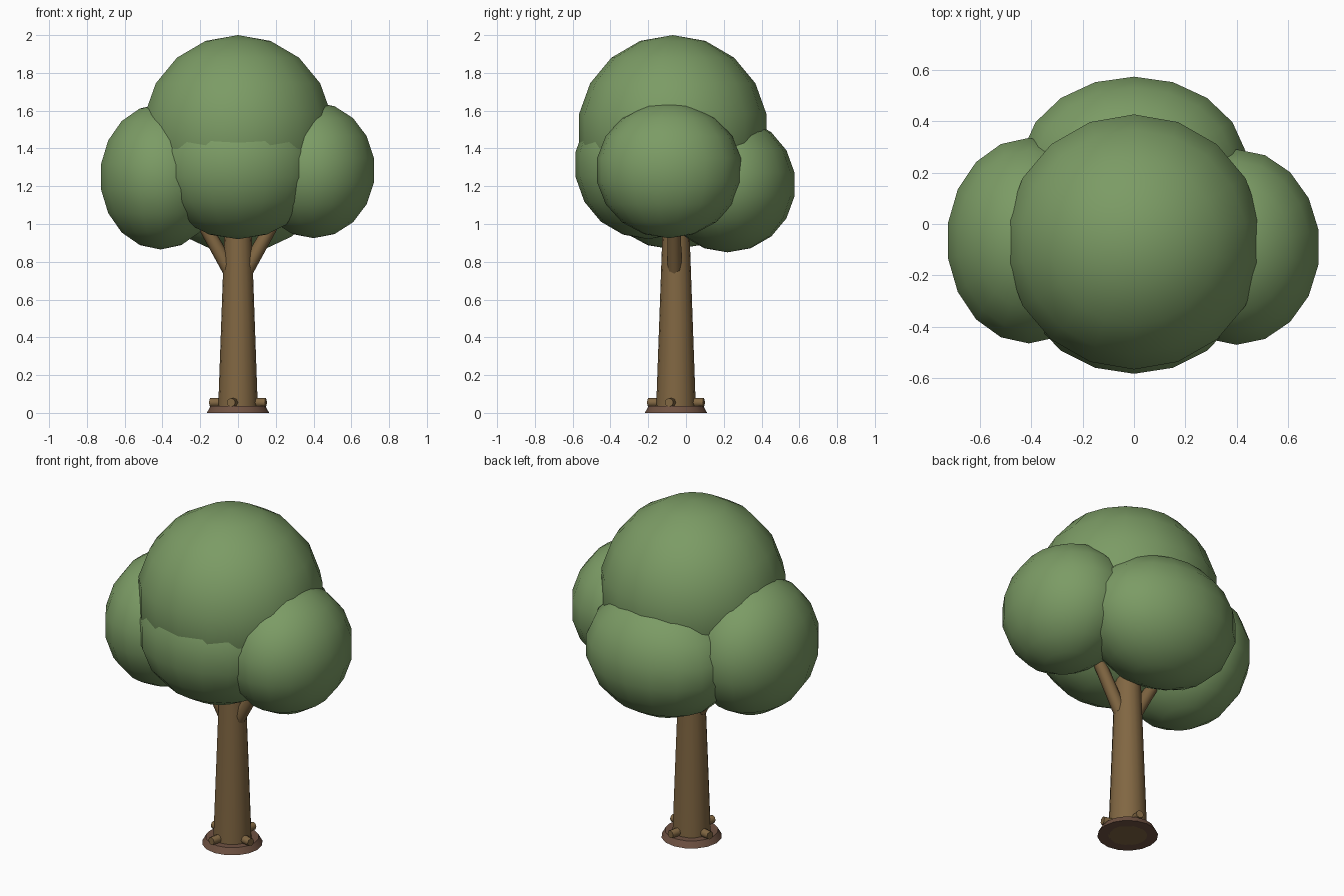
import bpy, bmesh, math
from mathutils import Vector

cube = bpy.data.objects.get("Cube")
if cube:
    bpy.data.objects.remove(cube, do_unlink=True)


def material(name, rgb):
    m = bpy.data.materials.new(name)
    m.use_nodes = True
    color = (*rgb, 1)
    m.diffuse_color = color
    m.node_tree.nodes["Principled BSDF"].inputs["Base Color"].default_value = color
    return m


LEAF = material("leaf_green", (0.20, 0.33, 0.13))
BARK = material("bark_brown", (0.22, 0.135, 0.055))
SOIL = material("root_collar_brown", (0.16, 0.085, 0.055))

TRUNK_Y = -0.053


def finish(name, mat, angle):
    ob = bpy.context.object
    ob.name = name
    ob.data.name = name
    ob.data.materials.append(mat)
    bpy.ops.object.shade_smooth_by_angle(angle=math.radians(angle))
    return ob


def foliage(name, center, radii):
    bpy.ops.mesh.primitive_uv_sphere_add(segments=18, ring_count=9, radius=1, location=center)
    bpy.context.object.scale = radii
    bpy.ops.object.transform_apply(location=False, rotation=False, scale=True)
    return finish(name, LEAF, 60)


def rod(name, start, end, r1, r2, sides, mat=BARK):
    """Tapered cylinder between two points."""
    a, b = Vector(start), Vector(end)
    bpy.ops.mesh.primitive_cone_add(vertices=sides, radius1=r1, radius2=r2,
                                    depth=(b - a).length, location=(a + b) / 2)
    bpy.context.object.rotation_euler = (b - a).to_track_quat('Z', 'Y').to_euler()
    return finish(name, mat, 50)


# Crown: five overlapping foliage masses
foliage("crown_top", (0, -0.07, 1.49), (0.51, 0.505, 0.51))
foliage("crown_front", (0, -0.20, 1.315), (0.45, 0.39, 0.395))
foliage("crown_back", (0, 0.22, 1.21), (0.45, 0.36, 0.36))
foliage("crown_left", (0.40, -0.09, 1.285), (0.33, 0.387, 0.36))
foliage("crown_right", (-0.41, -0.065, 1.25), (0.325, 0.407, 0.385))

# Trunk
rod("trunk", (0, TRUNK_Y, 0), (0, TRUNK_Y, 1.2), 0.106, 0.063, 16)

# Side branches
for side, label in ((1, "left"), (-1, "right")):
    rod(f"branch_{label}", (side * 0.045, -0.06, 0.755), (side * 0.25, -0.065, 1.12),
        0.038, 0.034, 8)

# Flared collar around the foot of the trunk
bm = bmesh.new()
profile = [(0.10, 0), (0.165, 0), (0.145, 0.036), (0.09, 0.036)]
verts = [bm.verts.new((r, 0, z)) for r, z in profile]
edges = [bm.edges.new(pair) for pair in zip(verts, verts[1:])]
bmesh.ops.spin(bm, geom=verts + edges, axis=(0, 0, 1), cent=(0, 0, 0),
               steps=16, angle=math.tau)
bmesh.ops.remove_doubles(bm, verts=bm.verts, dist=0.0001)
bmesh.ops.recalc_face_normals(bm, faces=bm.faces)
# Outer faces must point away from the axis
if any(f.normal.z < -0.9 and f.calc_center_median().z > 0.02 for f in bm.faces):
    bmesh.ops.reverse_faces(bm, faces=bm.faces)
mesh = bpy.data.meshes.new("root_collar")
bm.to_mesh(mesh)
bm.free()
collar = bpy.data.objects.new("root_collar", mesh)
collar.location.y = TRUNK_Y
bpy.context.collection.objects.link(collar)
bpy.ops.object.select_all(action='DESELECT')
collar.select_set(True)
bpy.context.view_layer.objects.active = collar
finish("root_collar", SOIL, 35)

# Root stubs pointing outward
for i in range(4):
    a = math.radians(-14 + 90 * i)
    d = Vector((math.cos(a), math.sin(a), 0))
    foot = Vector((0, TRUNK_Y, 0.055))
    rod(f"root_stub_{i + 1}", foot + d * 0.08, foot + d * 0.152, 0.025, 0.023, 8)
